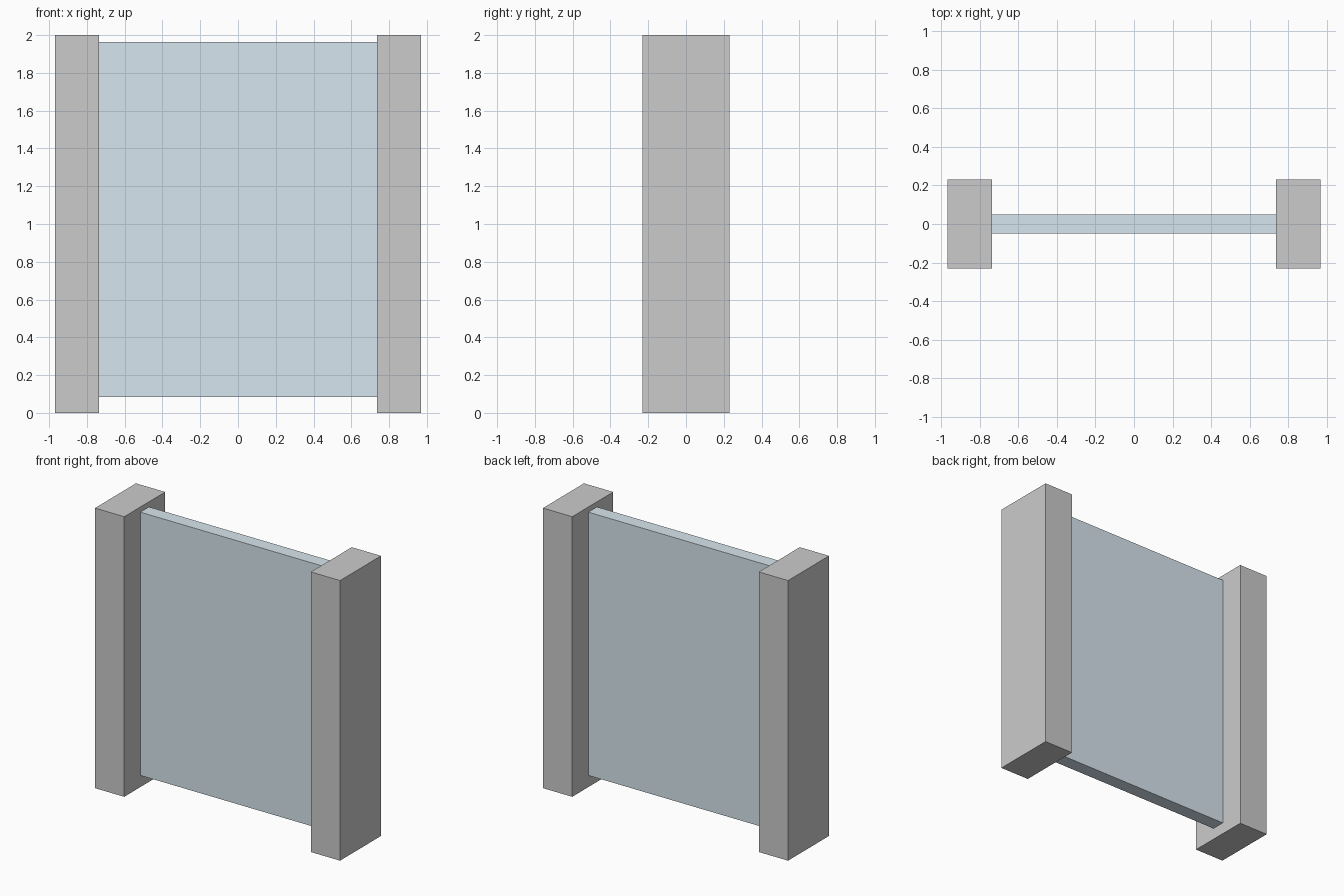
import bpy

if "Cube" in bpy.data.objects:
    bpy.data.objects.remove(bpy.data.objects["Cube"])

POST_OUT, POST_IN, POST_Y, HEIGHT = 0.968, 0.737, 0.231, 2.0
PANEL_Y, PANEL_Z0, PANEL_Z1 = 0.049, 0.083, 1.963


def box(name, lo, hi):
    centre = [(a + b) / 2 for a, b in zip(lo, hi)]
    bpy.ops.mesh.primitive_cube_add(size=1, location=centre)
    ob = bpy.context.object
    ob.name = name
    ob.scale = [b - a for a, b in zip(lo, hi)]
    bpy.ops.object.transform_apply(location=False, rotation=False, scale=True)
    return ob


# Square-cut posts on both sides
for name, side in (("left_post", -1), ("right_post", 1)):
    x0, x1 = sorted((side * POST_IN, side * POST_OUT))
    box(name, (x0, -POST_Y, 0), (x1, POST_Y, HEIGHT))

# Thin pane held between the posts, clear of the ground
panel = box("glass_panel", (-POST_IN, -PANEL_Y, PANEL_Z0), (POST_IN, PANEL_Y, PANEL_Z1))
glass = bpy.data.materials.new("pale_blue_glass")
glass.diffuse_color = (0.68, 0.79, 0.86, 1)
glass.use_nodes = True
glass.node_tree.nodes["Principled BSDF"].inputs["Base Color"].default_value = glass.diffuse_color
panel.data.materials.append(glass)
